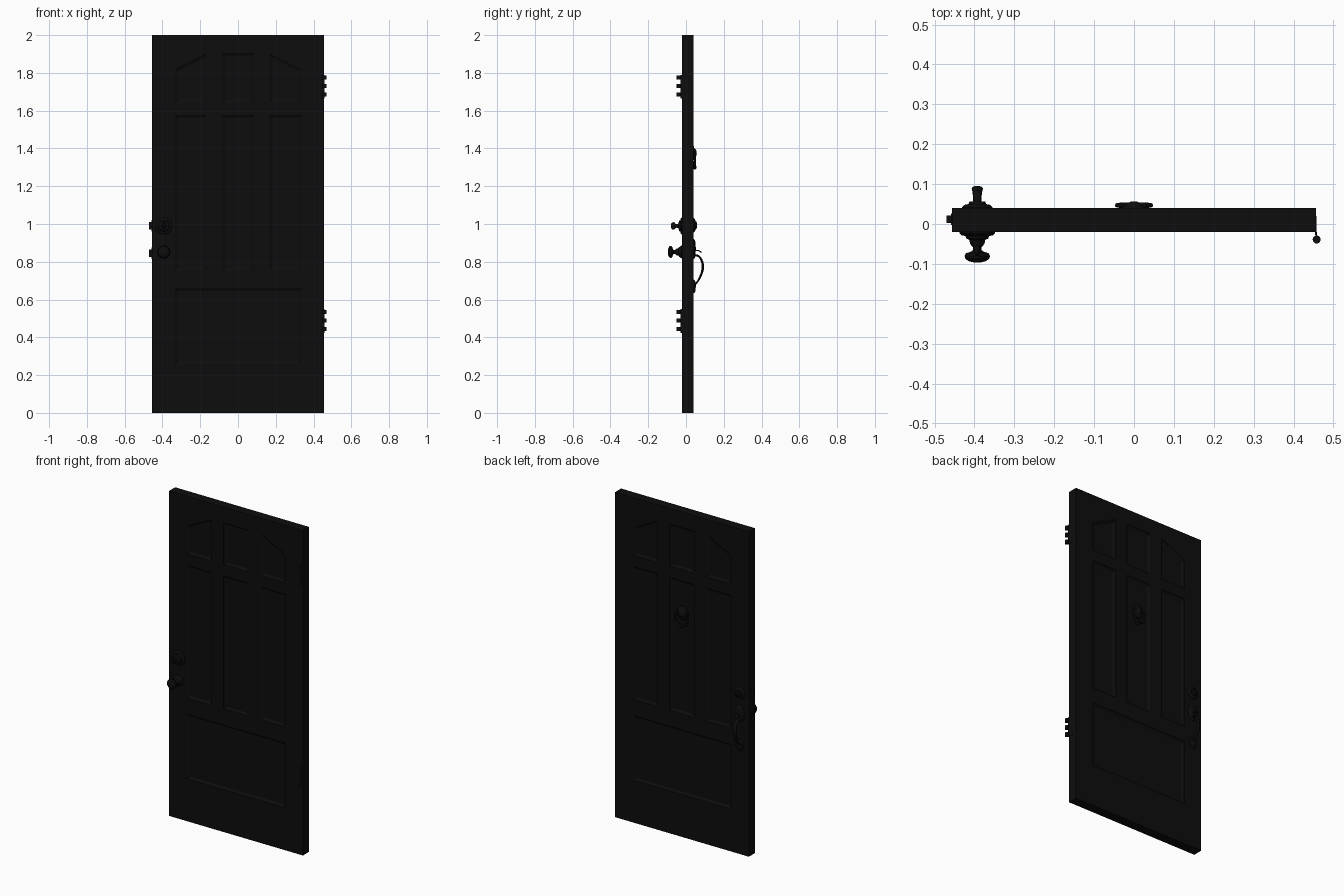
import bpy, bmesh, math
from mathutils import Vector, Matrix

if "Cube" in bpy.data.objects:
    bpy.data.objects.remove(bpy.data.objects["Cube"])

black = bpy.data.materials.new("black_paint")
black.diffuse_color = (0.004, 0.004, 0.004, 1)
black.use_nodes = True
black.node_tree.nodes["Principled BSDF"].inputs["Base Color"].default_value = black.diffuse_color
LOCK_X = -0.393
BACK, FRONT = 0.04, -0.02      # y of the two door faces


def finish(name, bm, smooth=False):
    bmesh.ops.recalc_face_normals(bm, faces=bm.faces)
    me = bpy.data.meshes.new(name)
    bm.to_mesh(me)
    bm.free()
    ob = bpy.data.objects.new(name, me)
    bpy.context.collection.objects.link(ob)
    me.materials.append(black)
    bpy.ops.object.select_all(action='DESELECT')
    ob.select_set(True)
    bpy.context.view_layer.objects.active = ob
    if smooth:
        bpy.ops.object.shade_smooth_by_angle(angle=math.radians(35))
    return ob


def box(name, x, y, z):
    bm = bmesh.new()
    bmesh.ops.create_cube(bm, size=1)
    for v in bm.verts:
        v.co = Vector([(a + b) / 2 + c * (b - a) for (a, b), c in zip((x, y, z), v.co)])
    return finish(name, bm)


def lathe(name, x, z, profile, sx=1, sz=1, steps=32):
    """Turn a (radius, y) profile around a y-directed axis."""
    bm = bmesh.new()
    vs = [bm.verts.new((r, y, 0)) for r, y in profile]
    es = [bm.edges.new(p) for p in zip(vs, vs[1:])]
    bmesh.ops.spin(bm, geom=vs + es, cent=(0, 0, 0), axis=(0, 1, 0), angle=2 * math.pi, steps=steps)
    bmesh.ops.remove_doubles(bm, verts=bm.verts, dist=1e-5)
    for v in bm.verts:
        v.co = (x + v.co.x * sx, v.co.y, z + v.co.z * sz)
    return finish(name, bm, True)


def tube(name, pts, radii, radius, sx=1, x=0):
    """Smooth rod through (x, y, z) points with a tapering radius."""
    cu = bpy.data.curves.new(name, 'CURVE')
    cu.dimensions = '3D'
    cu.bevel_depth, cu.bevel_resolution, cu.use_fill_caps = radius, 3, True
    cu.resolution_u = 8
    sp = cu.splines.new('BEZIER')
    sp.bezier_points.add(len(pts) - 1)
    for bp, p, r in zip(sp.bezier_points, pts, radii):
        bp.co, bp.radius = p, r
        bp.handle_left_type = bp.handle_right_type = 'AUTO'
    cu.materials.append(black)
    ob = bpy.data.objects.new(name, cu)
    bpy.context.collection.objects.link(ob)
    ob.location.x, ob.scale.x = x, sx
    return ob


def inset(poly, d):
    out = []
    for i, p in enumerate(poly):
        a = (p - poly[i - 1]).normalized()
        b = (poly[(i + 1) % len(poly)] - p).normalized()
        n1, n2 = Vector((-a.y, a.x)), Vector((-b.y, b.x))
        out.append(p + d * (n1 + n2) / (1 + n1.dot(n2)))
    return out


# Door slab with panels sunk in both faces
door = box("door_slab", (-0.456, 0.456), (FRONT, BACK), (0, 2))


def rect(x0, x1, z0, z1, z1_right=None):
    return [Vector(p) for p in ((x0, z0), (x1, z0), (x1, z1_right or z1), (x0, z1))]


panels = [rect(-0.334, 0.334, 0.26, 0.66),
          rect(-0.334, -0.166, 1.645, 1.82, 1.905),
          rect(-0.084, 0.084, 1.645, 1.905),
          rect(0.166, 0.334, 1.645, 1.905, 1.82)]
panels += [rect(c - 0.084, c + 0.084, 0.757, 1.577) for c in (-0.25, 0, 0.25)]

bm = bmesh.new()
for poly in panels:
    for face, inward in ((FRONT, 1), (BACK, -1)):
        rings = [[bm.verts.new((p.x, face + inward * depth, p.y)) for p in inset(poly, d)]
                 for depth, d in ((-0.01, 0), (0.003, 0), (0.012, 0.014))]
        bm.faces.new(rings[0])
        bm.faces.new(rings[-1])
        for lo, hi in zip(rings, rings[1:]):
            for i in range(4):
                bm.faces.new((lo[i - 1], lo[i], hi[i], hi[i - 1]))
cutter = finish("panel_cutter", bm)
cutter.hide_render = True
mod = door.modifiers.new("panels", 'BOOLEAN')
mod.operation, mod.object, mod.solver = 'DIFFERENCE', cutter, 'EXACT'
bpy.context.view_layer.objects.active = door
bpy.ops.object.modifier_apply(modifier=mod.name)
bpy.data.objects.remove(cutter)

# Hinges: leaf on the door edge, three knuckles curled out at the front
for label, z in (("upper", 1.73), ("lower", 0.489)):
    box(label + "_hinge_leaf", (0.454, 0.458), (-0.028, 0.02), (z - 0.066, z + 0.06))
    for i in (-1, 0, 1):
        zc = z + i * 0.045
        box(f"{label}_hinge_tab_{i + 2}", (0.455, 0.459), (-0.038, -0.02), (zc - 0.011, zc + 0.011))
        bm = bmesh.new()
        bmesh.ops.create_cone(bm, cap_ends=True, segments=20, radius1=0.01, radius2=0.01, depth=0.022,
                              matrix=Matrix.Translation((0.458, -0.039, zc)))
        finish(f"{label}_hinge_knuckle_{i + 2}", bm, True)

# Latches on the door edge
for label, z in (("deadbolt", 0.99), ("latch", 0.845)):
    box(label + "_plate", (-0.459, -0.454), (-0.003, 0.026), (z - 0.03, z + 0.03))
    bolt = box(label + "_bolt", (-0.47, -0.455), (0.003, 0.021), (z - 0.02, z + 0.02))
    if label == "latch":
        for v in bolt.data.vertices:
            if v.co.x < -0.46 and v.co.y > 0.01:
                v.co.y = 0.009

# Front deadbolt rose and thumb turn
lathe("deadbolt_rose", LOCK_X, 0.99, [(0, -0.015), (0.045, -0.015), (0.045, -0.023), (0.04, -0.028),
      (0.03, -0.03), (0.027, -0.037), (0.012, -0.04), (0.009, -0.056), (0, -0.056)])
lathe("thumb_turn", LOCK_X, 0.99, [(0, -0.052), (0.008, -0.054), (0.014, -0.06), (0.016, -0.067),
      (0.014, -0.074), (0.008, -0.079), (0, -0.08)], sx=0.5, sz=1.25)

# Front door knob
lathe("front_knob", LOCK_X, 0.852, [(0, -0.015), (0.034, -0.015), (0.034, -0.024), (0.029, -0.03),
      (0.025, -0.037), (0.02, -0.04), (0.018, -0.05), (0.011, -0.058), (0.011, -0.066), (0.017, -0.07),
      (0.028, -0.073), (0.032, -0.08), (0.03, -0.087), (0.022, -0.093), (0.01, -0.096), (0, -0.0965)])

# Back lock cylinder and handle plates
lathe("back_lock_cylinder", LOCK_X, 0.993, [(0, 0.035), (0.038, 0.035), (0.038, 0.042), (0.032, 0.048),
      (0.022, 0.05), (0.02, 0.056), (0.014, 0.057), (0.013, 0.055), (0, 0.055)])
box("key_slot", (LOCK_X - 0.002, LOCK_X + 0.002), (0.05, 0.0565), (0.986, 1.0))
plate = [(0, 0.035), (0.034, 0.035), (0.034, 0.042), (0.029, 0.048), (0.018, 0.051), (0, 0.052)]
lathe("handle_upper_plate", LOCK_X, 0.868, plate, sz=1.55)
lathe("handle_lower_plate", LOCK_X, 0.67, plate, sx=0.75, sz=1.05)

# Back pull handle and thumb lever
tube("pull_handle", [(0, 0.046, 0.835), (0, 0.066, 0.83), (0, 0.085, 0.80), (0, 0.0885, 0.765),
     (0, 0.077, 0.725), (0, 0.057, 0.69), (0, 0.046, 0.68)],
     (0.9, 0.9, 1.1, 1.25, 1.0, 0.85, 0.9), 0.0058, sx=2, x=LOCK_X)
tube("thumb_lever", [(0, 0.045, 0.857), (0, 0.062, 0.86), (0, 0.082, 0.85)],
     (0.8, 0.9, 1.1), 0.0032, sx=3, x=LOCK_X)

# Door knocker hanging in the middle panel on the back
lathe("knocker_plate", 0, 1.375, [(0, 0.027), (0.036, 0.027), (0.036, 0.036), (0.03, 0.042),
      (0.022, 0.044), (0.016, 0.052), (0.008, 0.056), (0, 0.057)], sz=1.2)
ring = [(0.042 * math.sin(t), 0.047, 1.345 - 0.045 * math.cos(t))
        for t in [math.radians(a) for a in range(-140, 141, 20)]]
tube("knocker_ring", ring, [1.15 - abs(i - 7) * 0.06 for i in range(15)], 0.0065)
lathe("knocker_striker", 0, 1.3, [(0, 0.027), (0.012, 0.027), (0.012, 0.034), (0.01, 0.04),
      (0.011, 0.05), (0.006, 0.055), (0, 0.056)])
